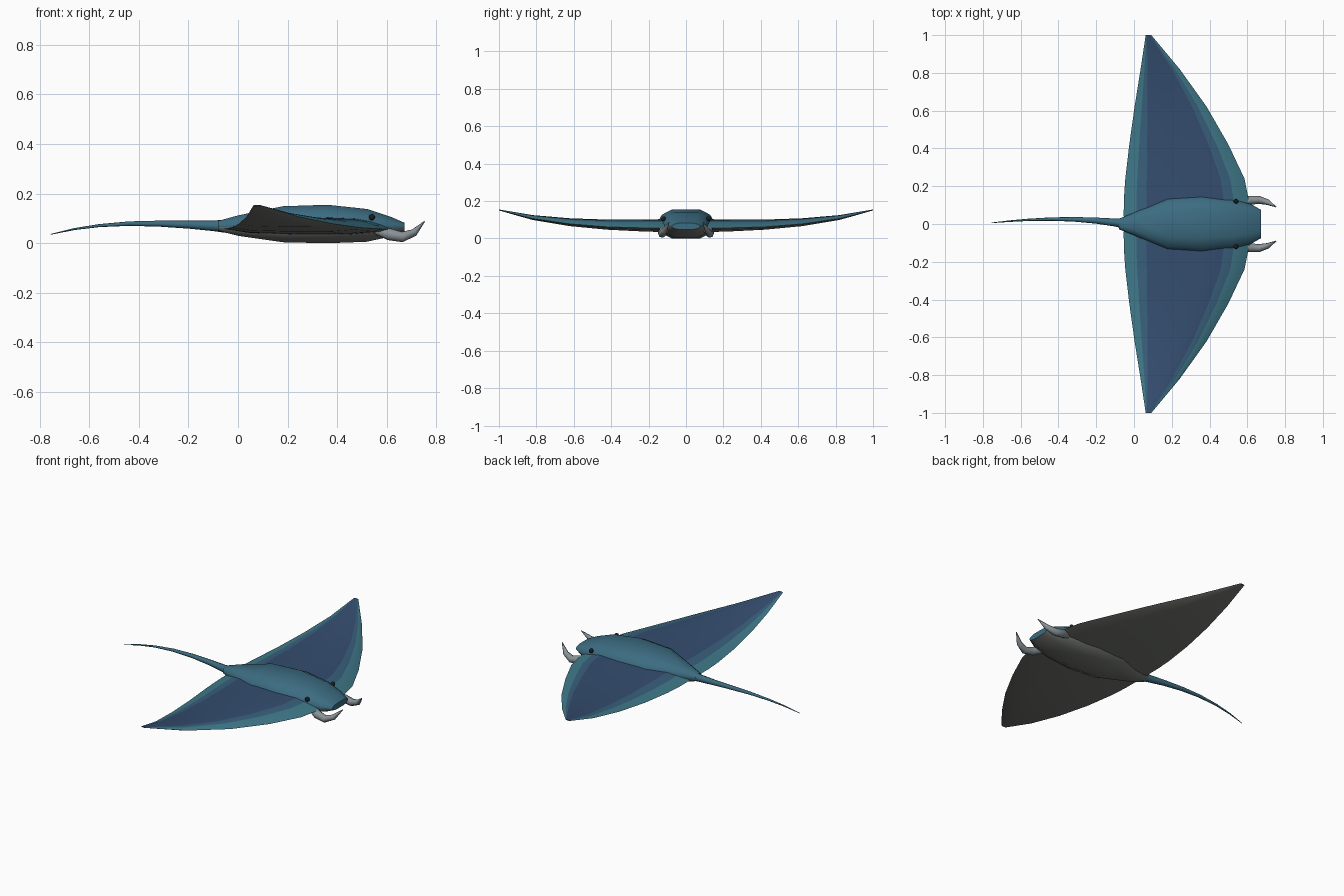
import bpy, bmesh, math
from mathutils import Vector

if "Cube" in bpy.data.objects:
    bpy.data.objects.remove(bpy.data.objects["Cube"])


def mat(name, r, g, b):
    m = bpy.data.materials.new(name)
    m.diffuse_color = (r, g, b, 1)
    m.use_nodes = True
    m.node_tree.nodes["Principled BSDF"].inputs["Base Color"].default_value = m.diffuse_color
    return m


NAVY = mat("navy", .035, .075, .16)
BLEND = mat("blue_teal", .04, .115, .2)
TEAL = mat("teal", .05, .19, .25)
BACK = mat("back_blue", .045, .15, .22)
BELLY = mat("belly_grey", .17, .18, .165)
HORN = mat("horn_grey", .25, .29, .31)
DARK = mat("eye_dark", .01, .012, .015)


def loft(name, rings, mats, pick=None, angle=50):
    """Skin a list of closed rings, cap the ends, choose material per face."""
    bm = bmesh.new()
    vs = [[bm.verts.new(p) for p in ring] for ring in rings]
    n = len(rings[0])
    for a, b in zip(vs, vs[1:]):
        for i in range(n):
            j = (i + 1) % n
            f = bm.faces.new((a[i], a[j], b[j], b[i]))
            f.material_index = pick(i) if pick else 0
    bm.faces.new(vs[0])
    bm.faces.new(vs[-1])
    bmesh.ops.recalc_face_normals(bm, faces=bm.faces)
    me = bpy.data.meshes.new(name)
    bm.to_mesh(me)
    bm.free()
    for m in mats:
        me.materials.append(m)
    ob = bpy.data.objects.new(name, me)
    bpy.context.collection.objects.link(ob)
    smooth(ob, angle)
    return ob


def smooth(ob, angle):
    bpy.ops.object.select_all(action='DESELECT')
    bpy.context.view_layer.objects.active = ob
    ob.select_set(True)
    bpy.ops.object.shade_smooth_by_angle(angle=math.radians(angle))


def tube(name, path, mats, sides, pick=None):
    """Tapered tube through (x, y, z, radius) points."""
    pts = [Vector(p[:3]) for p in path]
    rings = []
    for k, p in enumerate(pts):
        t = (pts[min(k + 1, len(pts) - 1)] - pts[max(k - 1, 0)]).normalized()
        u = t.cross(Vector((0, 1, 0))).normalized()
        v = t.cross(u)
        rings.append([p + path[k][3] * (u * math.cos(a) + v * math.sin(a))
                      for a in (math.tau * i / sides for i in range(sides))])
    return loft(name, rings, mats, pick)


# Body: x, half width, bottom, top
stations = [(-.08, .028, .05, .09), (0, .06, .03, .112), (.18, .138, .004, .149),
            (.36, .15, 0, .155), (.52, .13, .006, .138), (.62, .105, .028, .105),
            (.672, .075, .048, .082)]
quarter = [(1, .18), (.86, .62), (.5, .97)]
profile = quarter + [(-a, b) for a, b in quarter[::-1]]
profile += [(-a, -b) for a, b in profile]
body_rings = [[(x, w * a, (lo + hi) / 2 + (hi - lo) / 1.94 * b) for a, b in profile]
              for x, w, lo, hi in stations]
body_rings = [[(x, y, max(z, 0)) for x, y, z in r] for r in body_rings]
loft("body", body_rings, [BACK, BELLY], lambda i: 1 if 6 <= i <= 10 else 0, 60)

# Wings: y, leading x, trailing x, edge z, top rise, bottom drop
spans = [(.04, .63, -.055, .058, .046, .024), (.14, .605, -.053, .057, .046, .022),
         (.24, .585, -.046, .057, .045, .019), (.42, .5, -.025, .062, .039, .015),
         (.62, .385, .003, .078, .03, .012), (.82, .242, .035, .107, .018, .008),
         (1, .092, .062, .152, .003, .002)]
top = [(.05, .35), (.12, .68), (.2, .9), (.35, 1), (.6, .95), (.82, .7), (.9, .42)]
colours = [2, 2, 1, 0, 0, 0, 1, 2]
bottom = [(.85, .7), (.55, 1), (.25, 1), (.06, .5)]


def wing_ring(s, y, lead, trail, z, up, down):
    c = trail - lead
    pts = [(0, 0)] + [(u, h * up) for u, h in top] + [(1, 0)]
    pts += [(u, -h * down) for u, h in bottom]
    return [(lead + u * c, s * y, z + h) for u, h in pts]


for s, side in ((1, "left"), (-1, "right")):
    loft(side + "_wing", [wing_ring(s, *sp) for sp in spans], [NAVY, BLEND, TEAL, BELLY],
         lambda i: colours[i] if i < len(colours) else 3, 60)

    # Curled head horns
    tube(side + "_horn", [(.56, s * .105, .052, .018), (.61, s * .125, .036, .024),
                          (.662, s * .128, .025, .021), (.71, s * .115, .043, .015),
                          (.752, s * .09, .088, .002)], [HORN], 8)

    # Eyes
    bpy.ops.mesh.primitive_uv_sphere_add(segments=10, ring_count=6, radius=.013,
                                         location=(.54, s * .12, .105))
    eye = bpy.context.object
    eye.name = side + "_eye"
    eye.data.materials.append(DARK)
    smooth(eye, 60)

# Whip tail
tube("tail", [(-.05, .002, .069, .027), (-.1, .008, .07, .021), (-.2, .018, .075, .016),
              (-.32, .025, .079, .012), (-.44, .026, .079, .009), (-.56, .022, .071, .006),
              (-.66, .015, .057, .004), (-.755, .006, .036, .0015)], [BACK], 8)
